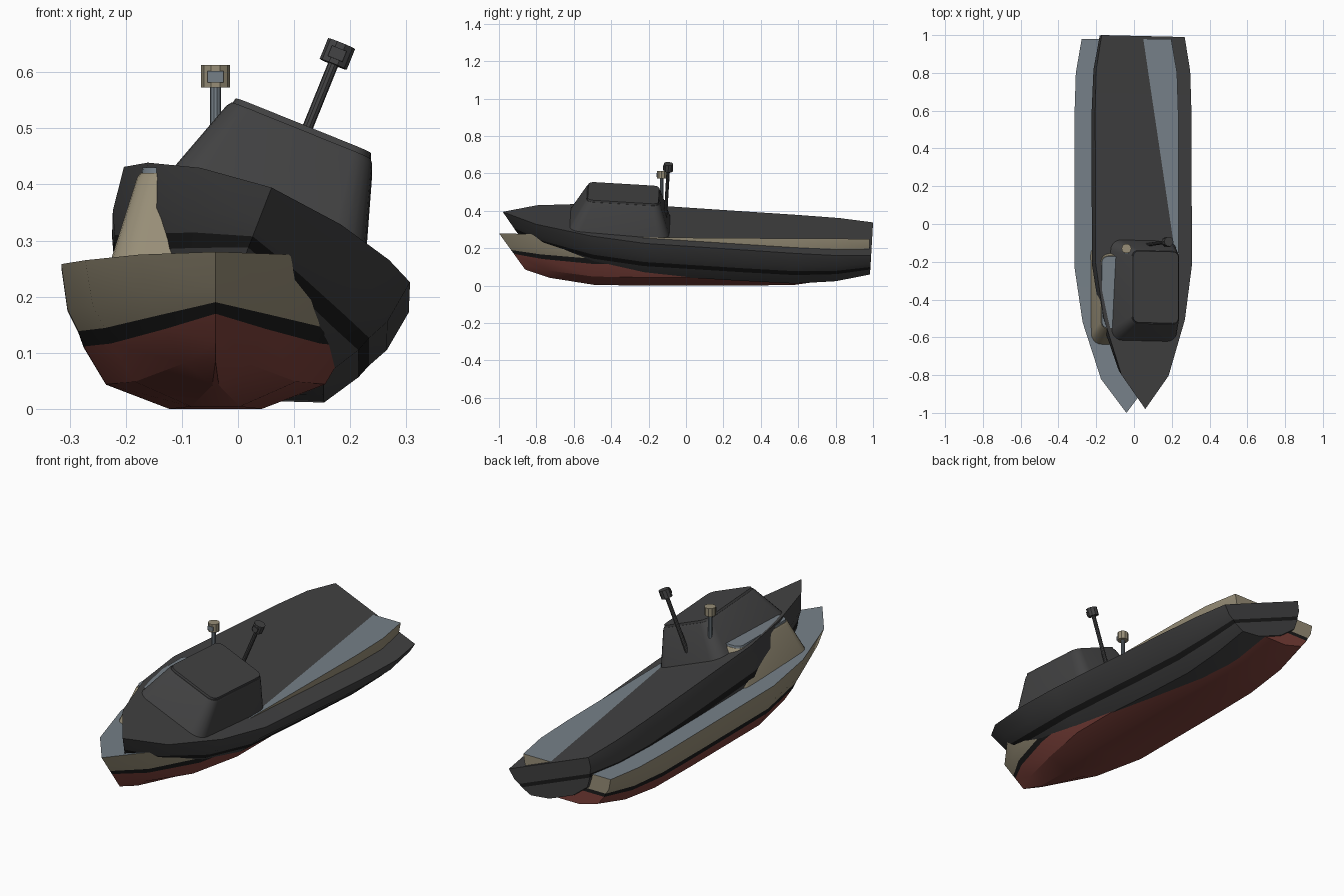
import bpy, bmesh, math
from mathutils import Matrix, Vector

if "Cube" in bpy.data.objects:
    bpy.data.objects.remove(bpy.data.objects["Cube"])


def mat(name, rgb):
    m = bpy.data.materials.new(name)
    m.diffuse_color = (*rgb, 1)
    m.use_nodes = True
    m.node_tree.nodes["Principled BSDF"].inputs["Base Color"].default_value = m.diffuse_color
    return m


sand = mat("sand", (0.31, 0.27, 0.185))
black = mat("black", (0.011, 0.011, 0.011))
red = mat("bottom_red", (0.20, 0.052, 0.042))
grey = mat("deck_grey", (0.18, 0.215, 0.245))
dark = mat("charcoal", (0.055, 0.055, 0.056))


def finish(name, bm, mats, place, angle=30):
    bmesh.ops.remove_doubles(bm, verts=bm.verts, dist=1e-5)
    bmesh.ops.recalc_face_normals(bm, faces=bm.faces)
    me = bpy.data.meshes.new(name)
    bm.to_mesh(me)
    bm.free()
    for m in mats:
        me.materials.append(m)
    ob = bpy.data.objects.new(name, me)
    bpy.context.collection.objects.link(ob)
    ob.matrix_world = place
    bpy.ops.object.select_all(action='DESELECT')
    ob.select_set(True)
    bpy.context.view_layer.objects.active = ob
    bpy.ops.object.shade_smooth_by_angle(angle=math.radians(angle))
    return ob


def loft(bm, loops):
    rings = [[bm.verts.new(p) for p in lp] for lp in loops]
    n = len(rings[0])
    for a, b in zip(rings, rings[1:]):
        for i in range(n):
            j = (i + 1) % n
            bm.faces.new((a[i], a[j], b[j], b[i]))
    bm.faces.new(rings[0])
    bm.faces.new(rings[-1])


def rounded(x0, x1, y0, y1, r, z, seg=5):
    pts = []
    for cx, cy, a0 in ((x1 - r, y1 - r, 0), (x0 + r, y1 - r, 90),
                       (x0 + r, y0 + r, 180), (x1 - r, y0 + r, 270)):
        for k in range(seg + 1):
            a = math.radians(a0 + 90 * k / seg)
            pts.append((cx + r * math.cos(a), cy + r * math.sin(a), z))
    return pts


# half section: (width fraction, height fraction), deck edge down to flat bottom
SECTION = [(1, 1), (.96, .69), (.89, .537), (.855, .431), (.71, .17), (.30, 0)]
# stations: y, half width, deck z, bottom z, rake, taper power
STATIONS = [(-1, 0, .28, .086, .14, 1), (-.82, .135, .275, .042, .09, 2.6),
            (-.52, .232, .265, .004, .03, 1.4), (-.23, .275, .258, 0, 0, 1),
            (.3, .275, .254, 0, 0, 1), (.58, .275, .252, .004, 0, 1),
            (.8, .268, .251, .035, 0, 1), (.98, .237, .25, .085, 0, 1)]


def hull(name, mats, place):
    # mats: topsides, stripe, bottom, deck
    bm = bmesh.new()
    rows = []
    for y, w, top, low, rake, p in STATIONS:
        half = [(w * f ** p, y + rake * (1 - h), low + h * (top - low)) for f, h in SECTION]
        rows.append([bm.verts.new(q) for q in half] +
                    [bm.verts.new((-a, b, c)) for a, b, c in reversed(half)])
    band = [0, 0, 1, 2, 2, 2, 2, 2, 1, 0, 0, 3]
    for a, b in zip(rows, rows[1:]):
        for i in range(12):
            j = (i + 1) % 12
            bm.faces.new((a[i], a[j], b[j], b[i])).material_index = band[i]
    # transom, in the same colour bands
    s = rows[-1]
    for i in range(5):
        bm.faces.new((s[i], s[i + 1], s[10 - i], s[11 - i])).material_index = band[i]
    finish(name, bm, mats, place, 25)


def cabin(name, m, roof_m, place):
    bm = bmesh.new()
    loft(bm, [rounded(-.193, .193, -.65, -.10, .06, .245),
              rounded(-.14, .14, -.562, -.162, .04, .412),
              rounded(-.134, .134, -.556, -.168, .036, .42)])
    finish(name + "_cabin", bm, [m], place)
    bm = bmesh.new()
    loft(bm, [rounded(-.132, .132, -.553, -.17, .034, .419),
              rounded(-.13, .13, -.551, -.172, .032, .43)])
    finish(name + "_roof", bm, [roof_m], place)


def post(name, r, z0, z1, sides, m, place):
    bm = bmesh.new()
    loft(bm, [[(r * math.cos(2 * math.pi * k / sides), -.13 + r * math.sin(2 * math.pi * k / sides), z)
               for k in range(sides)] for z in (z0, z1)])
    finish(name, bm, [m], place)


def boat(name, place, top, bottom, deck):
    hull(name + "_hull", [top, black, bottom, deck], place)
    cabin(name, top, deck, place)
    post(name + "_mast", .0095, .25, .58, 10, deck, place)
    post(name + "_lamp", .026, .573, .613, 10, top, place)
    # lamp window plate
    bm = bmesh.new()
    bmesh.ops.create_cube(bm, size=1, matrix=Matrix.Translation((0, -.155, .592)) @
                          Matrix.Diagonal((.028, .006, .02, 1)))
    finish(name + "_lamp_window", bm, [deck], place)


# upright painted boat
boat("painted", Matrix.Translation((-.04, 0, 0)), sand, red, grey)
# heeled charcoal boat, bow lifted slightly
heel = (Matrix.Translation((-.045, .003, .076)) @
        Matrix.Rotation(math.radians(-3.4), 4, 'X') @
        Matrix.Rotation(math.radians(22), 4, 'Y'))
boat("charcoal", heel, dark, dark, dark)
